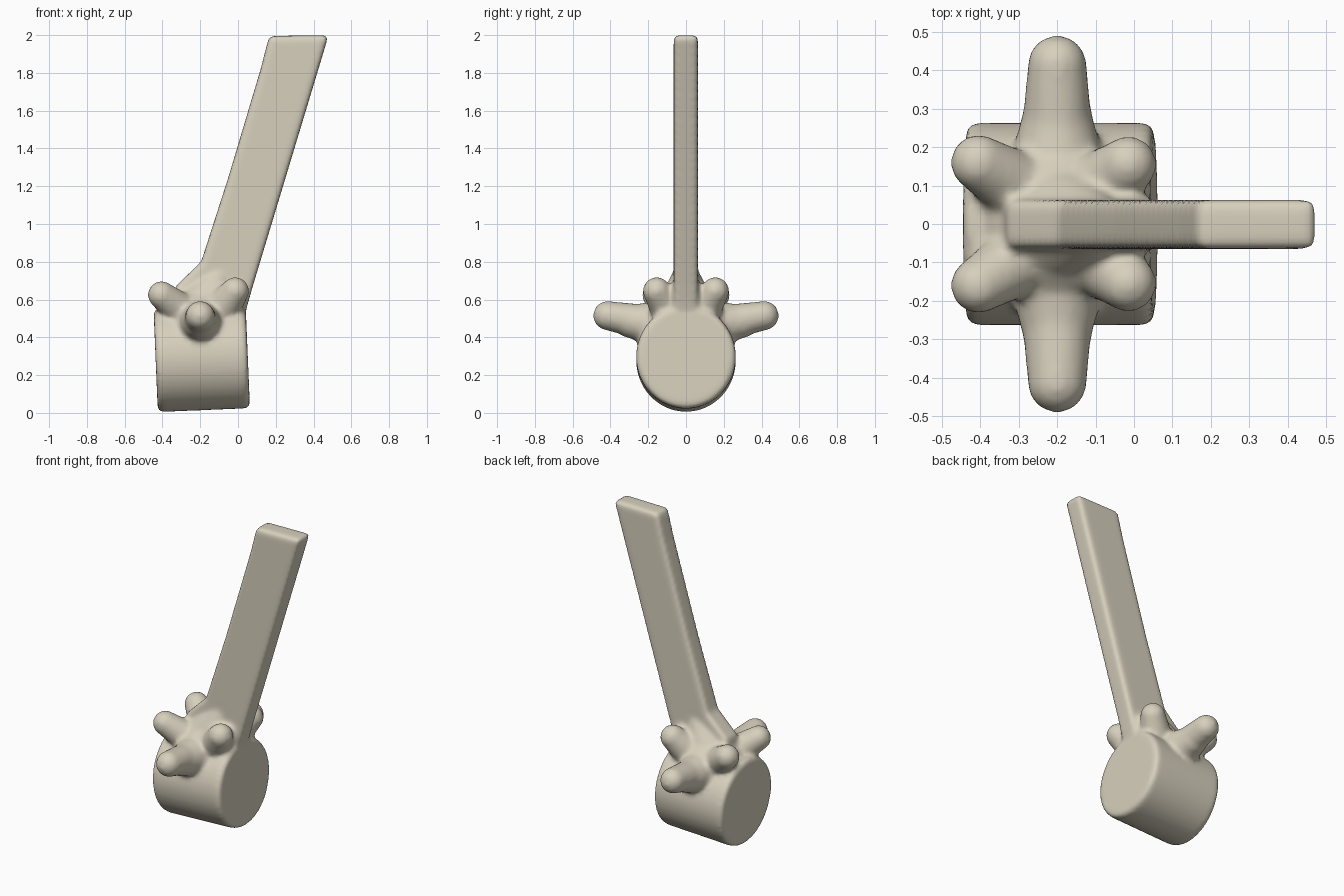
import bpy, bmesh, math
from mathutils import Matrix, Vector

if "Cube" in bpy.data.objects:
    bpy.data.objects.remove(bpy.data.objects["Cube"])

bm = bmesh.new()


def rod(a, b, r1, r2):
    """Tapered rod from a to b with a rounded tip."""
    a, b = Vector(a), Vector(b)
    rot = (b - a).to_track_quat('Z', 'Y').to_matrix().to_4x4()
    bmesh.ops.create_cone(bm, cap_ends=True, segments=24, radius1=r1, radius2=r2,
                          depth=(b - a).length,
                          matrix=Matrix.Translation((a + b) / 2) @ rot)
    bmesh.ops.create_uvsphere(bm, u_segments=24, v_segments=12, radius=r2,
                              matrix=Matrix.Translation(b))


def bevel_sharp(faces, width):
    edges = {e for f in faces for e in f.edges if e.calc_face_angle(0) > 0.7}
    bmesh.ops.bevel(bm, geom=list(edges), offset=width, segments=3,
                    profile=0.5, affect='EDGES')


# Drum-shaped body, lying along x and slightly tilted
place = (Matrix.Translation((-0.192, 0, 0.288)) @ Matrix.Rotation(math.radians(-2.4), 4, 'Y')
         @ Matrix.Diagonal((1, 0.264, 0.274, 1)) @ Matrix.Rotation(math.pi / 2, 4, 'Y'))
drum = bmesh.ops.create_cone(bm, cap_ends=True, segments=48, radius1=1, radius2=1,
                             depth=0.488, matrix=place)
bevel_sharp({f for v in drum['verts'] for f in v.link_faces}, 0.025)

# Long flat blade leaning to the right
outline = [(-0.36, 0.5), (0.03, 0.5), (0.075, 0.66), (0.48, 2.0), (0.165, 1.995),
           (0.12, 1.82), (-0.05, 1.25), (-0.195, 0.8), (-0.33, 0.67)]
front = bm.faces.new([bm.verts.new((x, -0.065, z)) for x, z in outline])
ext = bmesh.ops.extrude_face_region(bm, geom=[front])
back = [v for v in ext['geom'] if isinstance(v, bmesh.types.BMVert)]
bmesh.ops.translate(bm, verts=back, vec=(0, 0.128, 0))
blade = {f for v in back for f in v.link_faces} | {f for v in front.verts for f in v.link_faces}
bmesh.ops.recalc_face_normals(bm, faces=list(blade))
bevel_sharp(blade, 0.022)

# Neck between drum and blade
bmesh.ops.create_uvsphere(bm, u_segments=32, v_segments=16, radius=1,
                          matrix=Matrix.Translation((-0.19, 0, 0.5))
                          @ Matrix.Diagonal((0.21, 0.21, 0.16, 1)))
rod((-0.18, 0, 0.55), (-0.08, 0, 0.76), 0.17, 0.06)

# Side arms and the four knobs, mirrored front to back
for s in (-1, 1):
    rod((-0.2, s * 0.12, 0.465), (-0.2, s * 0.29, 0.485), 0.135, 0.09)
    rod((-0.2, s * 0.25, 0.485), (-0.2, s * 0.415, 0.515), 0.092, 0.077)
    rod((-0.26, s * 0.07, 0.51), (-0.405, s * 0.16, 0.625), 0.1, 0.073)
    rod((-0.11, s * 0.07, 0.52), (-0.015, s * 0.155, 0.645), 0.11, 0.074)

mesh = bpy.data.meshes.new("vertebra")
bm.to_mesh(mesh)
bm.free()
bone = bpy.data.objects.new("vertebra", mesh)
bpy.context.collection.objects.link(bone)
bpy.context.view_layer.objects.active = bone
bone.select_set(True)

# Fuse the parts into one soft surface
fuse = bone.modifiers.new("fuse", 'REMESH')
fuse.mode = 'VOXEL'
fuse.voxel_size = 0.014
fuse.use_smooth_shade = True
soften = bone.modifiers.new("soften", 'SMOOTH')
soften.factor = 0.5
soften.iterations = 6
for name in ("fuse", "soften"):
    bpy.ops.object.modifier_apply(modifier=name)

# Single bone colour
mat = bpy.data.materials.new("bone beige")
mat.diffuse_color = (0.68, 0.63, 0.51, 1)
mat.use_nodes = True
mat.node_tree.nodes["Principled BSDF"].inputs["Base Color"].default_value = mat.diffuse_color
bone.data.materials.clear()
bone.data.materials.append(mat)
bpy.ops.object.shade_smooth()
